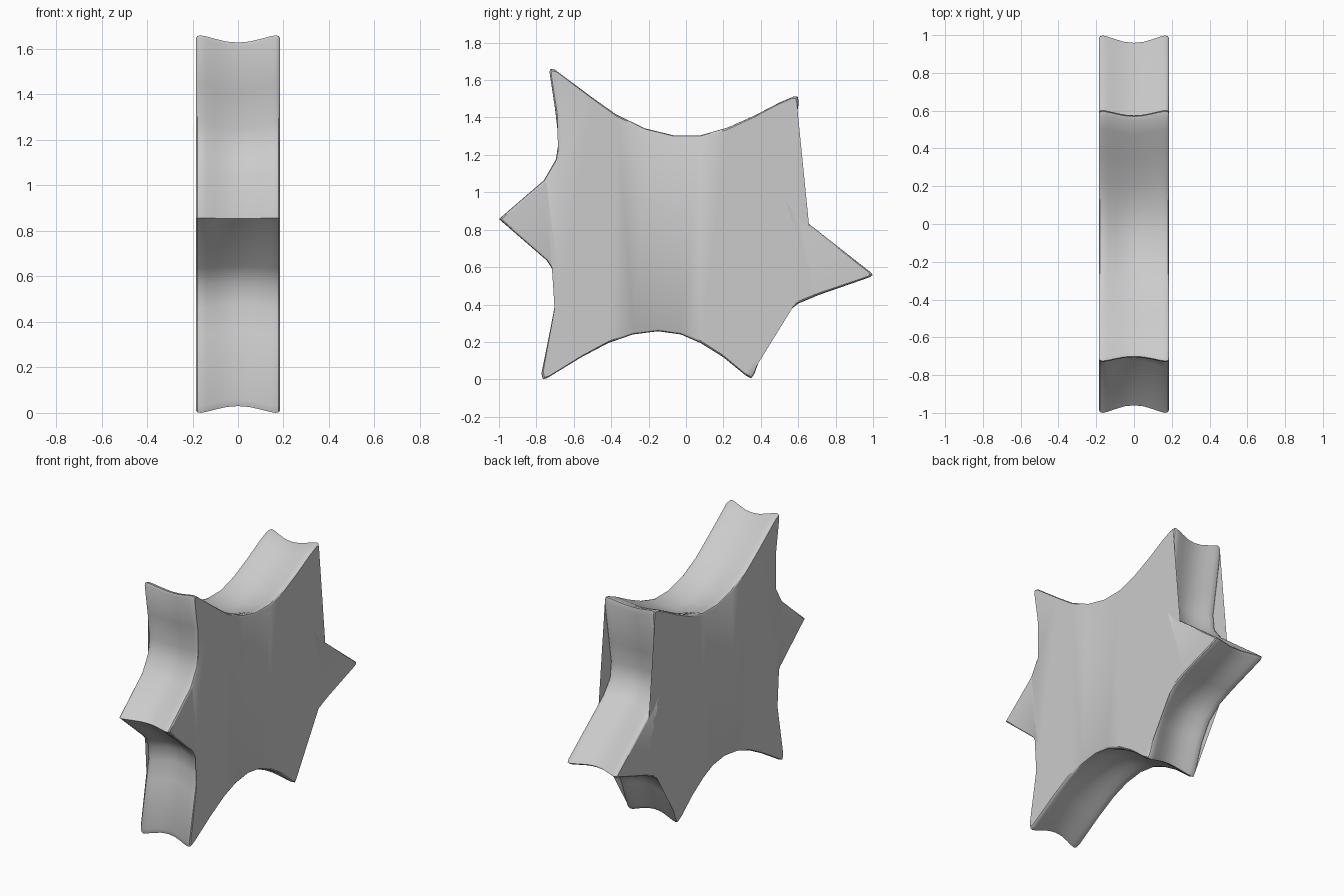
import bpy, bmesh, math
from mathutils import Vector

if "Cube" in bpy.data.objects:
    bpy.data.objects.remove(bpy.data.objects["Cube"])

# Star outline (y, z), seen from the right side, clockwise from the top left tip
OUTLINE = [
    (-.725, 1.66), (-.70, 1.655), (-.51, 1.513), (-.375, 1.417), (-.22, 1.342),
    (-.07, 1.305), (.08, 1.305), (.225, 1.347), (.37, 1.412), (.50, 1.48),
    (.573, 1.511), (.597, 1.513), (.603, 1.48), (.56, 1.205), (.537, 1.06),
    (.55, .95), (.62, .86), (.99, .57), (.998, .558), (.985, .547),
    (.707, .45), (.60, .405), (.50, .326), (.43, .21), (.366, .03),
    (.348, .005), (.32, .02), (.20, .118), (.08, .193), (-.027, .24),
    (-.15, .257), (-.284, .24), (-.418, .193), (-.56, .118), (-.74, .008),
    (-.765, .0), (-.773, .03), (-.712, .337), (-.69, .46), (-.696, .56),
    (-.745, .636), (-1.0, .857), (-.76, 1.064), (-.696, 1.176),
    (-.68, 1.273), (-.70, 1.444), (-.73, 1.645),
]
# Half of the rim section: (x, inward depth) from the middle groove to the face
HALF = [(.05, .035), (.10, .020), (.14, .006), (.165, 0), (.179, .004), (.185, .014)]
SECTION = [(-x, d) for x, d in reversed(HALF)] + [(0, .040)] + HALF
CENTRE = Vector((-.05, .80))

bm = bmesh.new()
rings = []
for x, depth in SECTION:
    ring = []
    for p in OUTLINE:
        v = Vector(p)
        v -= (v - CENTRE).normalized() * depth
        ring.append(bm.verts.new((x, v.x, v.y)))
    rings.append(ring)

# Grooved rim
n = len(OUTLINE)
for a, b in zip(rings, rings[1:]):
    for i in range(n):
        j = (i + 1) % n
        bm.faces.new((a[i], a[j], b[j], b[i]))

# Flat faces on both sides
caps = [bm.faces.new(rings[0]), bm.faces.new(rings[-1])]
bmesh.ops.triangulate(bm, faces=caps)
bmesh.ops.recalc_face_normals(bm, faces=bm.faces)

mesh = bpy.data.meshes.new("star_block")
bm.to_mesh(mesh)
bm.free()
star = bpy.data.objects.new("star_block", mesh)
bpy.context.collection.objects.link(star)
bpy.context.view_layer.objects.active = star
star.select_set(True)
bpy.ops.object.shade_smooth_by_angle(angle=math.radians(35))
